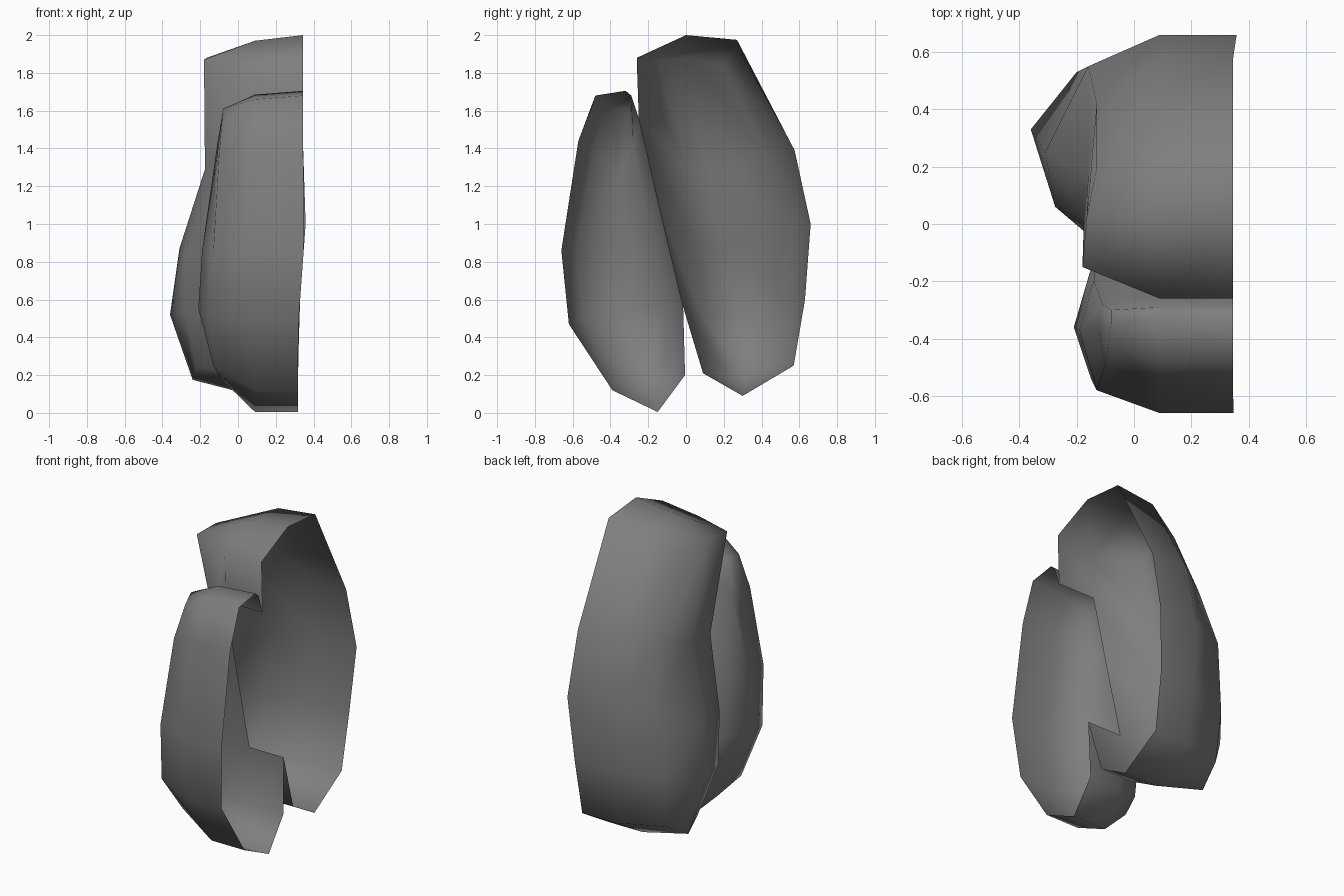
import bpy, bmesh, math

if "Cube" in bpy.data.objects:
    bpy.data.objects.remove(bpy.data.objects["Cube"])

grey = bpy.data.materials.new("mid grey")
grey.diffuse_color = (0.21, 0.21, 0.21, 1)
grey.use_nodes = True
grey.node_tree.nodes["Principled BSDF"].inputs["Base Color"].default_value = grey.diffuse_color


def shell(name, outline, cap, drop):
    """Half shell open at +x: straight wall, bevelled shoulder, ridged cap.
    outline: 12 (y, z) points, the first three along the seam, going downwards.
    cap: 5 rows from top to bottom, each (seam side, ridge, outer side).
    drop: how far the top of the wall falls away from the open edge."""
    bm = bmesh.new()

    def open_x(z):                       # open edge bulges at mid height
        if z < 0.45:
            return 0.318
        return 0.318 + 0.04 * (z - 0.45) / 0.55 if z < 1.0 else 0.358 - 0.013 * min(1, (z - 1) / 0.4)

    rim = [bm.verts.new((open_x(z), y, z)) for y, z in outline]
    wall = [bm.verts.new((0.09, y, z - (drop if z > 1.65 else 0))) for y, z in outline]
    grid = [[bm.verts.new(p) for p in row] for row in cap]
    # border of the cap grid, in the same order as the outline
    edge = ([grid[r][0] for r in (1, 2, 3, 4)] + [grid[4][1]] +
            [grid[r][2] for r in (4, 3, 2, 1, 0)] + [grid[0][1], grid[0][0]])
    for k, (a, b) in enumerate(((rim, wall), (wall, edge))):
        for i in range(12):
            if k == 0 and i < 2:         # opening between the two shells
                continue
            j = (i + 1) % 12
            bm.faces.new((a[i], a[j], b[j], b[i]))
    for r in range(4):
        for c in range(2):
            bm.faces.new((grid[r][c], grid[r + 1][c], grid[r + 1][c + 1], grid[r][c + 1]))
    bmesh.ops.recalc_face_normals(bm, faces=bm.faces[:])
    if sum(f.normal.x * f.calc_area() for f in bm.faces) > 0:
        bmesh.ops.reverse_faces(bm, faces=bm.faces[:])
    me = bpy.data.meshes.new(name)
    bm.to_mesh(me)
    bm.free()
    ob = bpy.data.objects.new(name, me)
    bpy.context.collection.objects.link(ob)
    me.materials.append(grey)
    bpy.ops.object.select_all(action='DESELECT')
    ob.select_set(True)
    bpy.context.view_layer.objects.active = ob
    bpy.ops.object.shade_smooth_by_angle(angle=math.radians(80))


# Seam shared by both shells
seam = [(-0.25, 1.56), (-0.135, 1.06), (-0.015, 0.56)]

# Front shell
shell("front_shell",
      seam + [(-0.005, 0.2), (-0.15, 0.005), (-0.39, 0.12), (-0.62, 0.47),
              (-0.66, 0.86), (-0.57, 1.44), (-0.48, 1.68), (-0.32, 1.705), (-0.29, 1.68)],
      [((-0.08, -0.30, 1.60), (-0.08, -0.35, 1.61), (-0.05, -0.45, 1.58)),
       ((-0.11, -0.28, 1.42), (-0.125, -0.36, 1.25), (-0.10, -0.49, 1.37)),
       ((-0.14, -0.20, 1.03), (-0.19, -0.37, 0.86), (-0.13, -0.58, 0.86)),
       ((-0.14, -0.12, 0.58), (-0.21, -0.36, 0.55), (-0.15, -0.54, 0.50)),
       ((-0.09, -0.10, 0.26), (-0.09, -0.18, 0.18), (-0.13, -0.36, 0.25))], 0.02)

# Back shell
shell("back_shell",
      seam + [(0.09, 0.21), (0.3, 0.09), (0.57, 0.25), (0.63, 0.6), (0.66, 1.0),
              (0.575, 1.39), (0.27, 1.975), (0.0, 2.0), (-0.26, 1.88)],
      [((-0.18, -0.15, 1.87), (-0.165, 0.02, 1.88), (-0.13, 0.20, 1.84)),
       ((-0.175, 0.01, 1.29), (-0.16, 0.18, 1.30), (-0.13, 0.42, 1.38)),
       ((-0.275, 0.06, 0.85), (-0.31, 0.25, 0.87), (-0.16, 0.55, 1.00)),
       ((-0.28, 0.08, 0.53), (-0.36, 0.33, 0.52), (-0.20, 0.53, 0.58)),
       ((-0.22, 0.20, 0.24), (-0.24, 0.32, 0.175), (-0.20, 0.48, 0.27))], 0.03)
